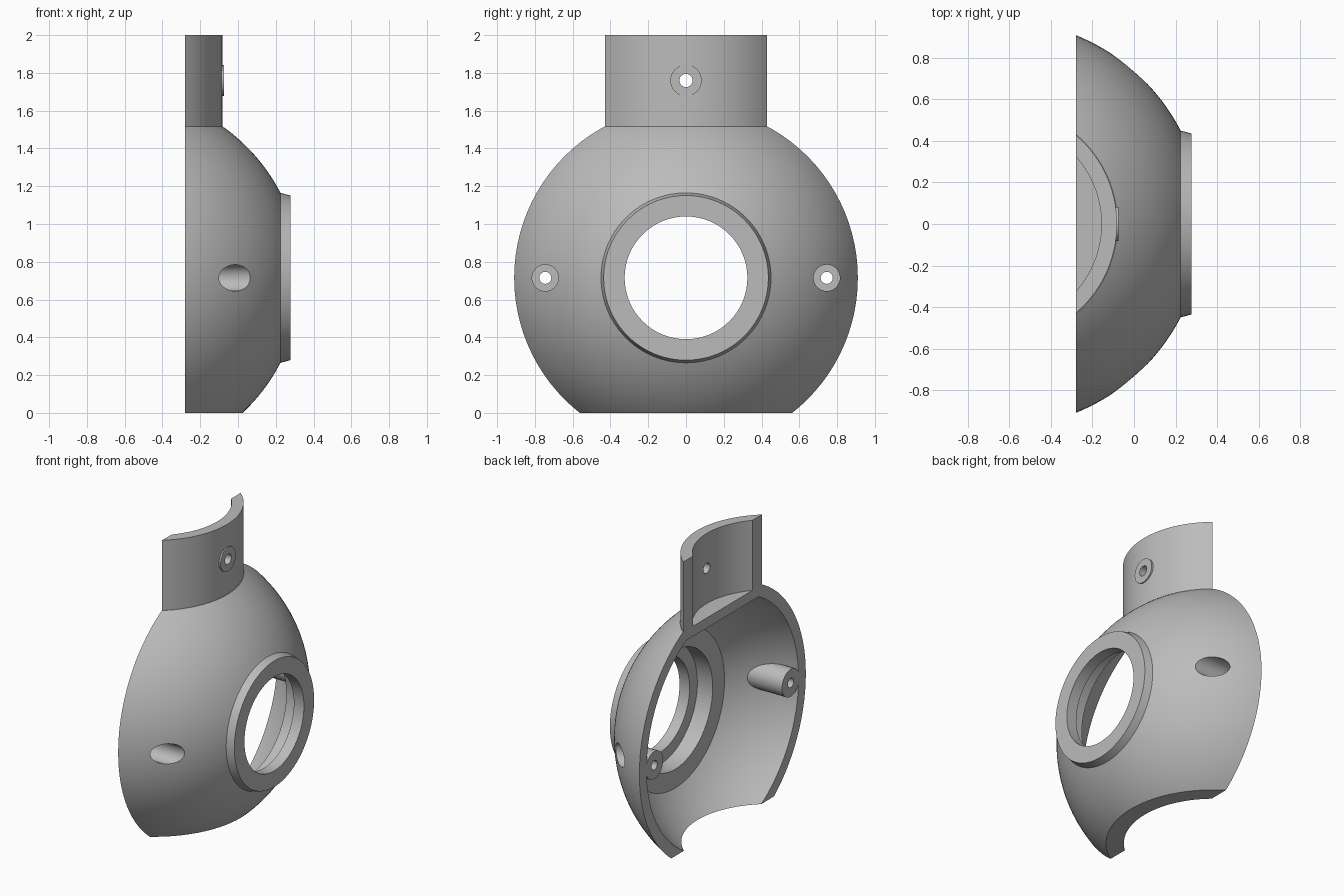
import bpy, bmesh, math
from mathutils import Matrix, Vector

cube = bpy.data.objects.get("Cube")
if cube:
    bpy.data.objects.remove(cube)

CX, CZ = -0.647, 0.715      # centre of the spherical shell
R_OUT, R_IN = 0.981, 0.908  # shell radii
BACK, SHOULDER = -0.28, 1.515

grey = bpy.data.materials.new("plain grey")
grey.use_nodes = True
grey.diffuse_color = (0.5, 0.5, 0.5, 1)
grey.node_tree.nodes["Principled BSDF"].inputs["Base Color"].default_value = (0.5, 0.5, 0.5, 1)


def to_object(name, bm):
    bmesh.ops.recalc_face_normals(bm, faces=bm.faces)
    mesh = bpy.data.meshes.new(name)
    bm.to_mesh(mesh)
    bm.free()
    mesh.materials.append(grey)
    ob = bpy.data.objects.new(name, mesh)
    bpy.context.collection.objects.link(ob)
    return ob


def revolve(name, profile, steps=96):
    """Solid turned about the shell's x axis from (x, radius) points."""
    bm = bmesh.new()
    rings = []
    for x, r in profile:
        rings.append([bm.verts.new((x, r * math.cos(a), CZ + r * math.sin(a)))
                      for a in (2 * math.pi * i / steps for i in range(steps))])
    for a, b in zip(rings, rings[1:]):
        for i in range(steps):
            j = (i + 1) % steps
            bm.faces.new((a[i], a[j], b[j], b[i]))
    bm.faces.new(rings[0])
    bm.faces.new(rings[-1])
    return to_object(name, bm)


def rod(name, x0, x1, y, z, r, steps=32):
    """Cylinder lying along x."""
    bm = bmesh.new()
    place = Matrix.Translation(((x0 + x1) / 2, y, z)) @ Matrix.Rotation(math.pi / 2, 4, 'Y')
    bmesh.ops.create_cone(bm, cap_ends=True, segments=steps, radius1=r, radius2=r,
                          depth=x1 - x0, matrix=place)
    return to_object(name, bm)


def box(name, low, high):
    bm = bmesh.new()
    low, high = Vector(low), Vector(high)
    bmesh.ops.create_cube(bm, size=1, matrix=Matrix.Translation((low + high) / 2)
                          @ Matrix.Diagonal((*(high - low), 1)))
    return to_object(name, bm)


def combine(ob, tool, operation='DIFFERENCE'):
    mod = ob.modifiers.new("bool", 'BOOLEAN')
    mod.operation, mod.solver, mod.object = operation, 'EXACT', tool
    bpy.context.view_layer.objects.active = ob
    bpy.ops.object.modifier_apply(modifier=mod.name)
    bpy.data.objects.remove(tool)


def sphere_arc(radius, x0, r1, n=20):
    """Profile points on the sphere from x0 forward to ring radius r1."""
    a0, a1 = math.acos((x0 - CX) / radius), math.asin(r1 / radius)
    angles = [a0 + (a1 - a0) * i / n for i in range(n + 1)]
    return [(CX + radius * math.cos(a), radius * math.sin(a)) for a in angles]


# Shell with the front collar, trimmed flat at shoulder and foot
shell = revolve("domed_shell", sphere_arc(R_OUT, BACK, 0.45) + [(0.277, 0.436)])
combine(shell, box("top_trim", (-1, -2, SHOULDER), (1, 2, 3)))
combine(shell, box("foot_trim", (-1, -2, -2), (1, 2, 0)))

# Hollow interior, leaving a floor under the neck and two screw bosses
cavity = revolve("cavity", sphere_arc(R_IN, -0.4, 0.54))
combine(cavity, box("floor_gap", (-1, -2, SHOULDER - 0.07), (1, 2, 3)))
for side in (-1, 1):
    combine(cavity, rod("boss", BACK, 0.4, side * 0.745, CZ, 0.095))
combine(shell, cavity)

# Stepped front opening
combine(shell, rod("counterbore", 0, 0.2, 0, CZ, 0.41, 64))
combine(shell, rod("opening", 0, 0.5, 0, CZ, 0.325, 64))

# Recessed screw holes through the bosses
for side in (-1, 1):
    combine(shell, rod("screw_recess", -0.18, 0.4, side * 0.745, CZ, 0.07))
    combine(shell, rod("screw_hole", -0.5, 0, side * 0.745, CZ, 0.032, 24))

# Half-round neck
bm = bmesh.new()
outline = []
for radius, direction in ((0.565, 1), (0.49, -1)):
    half = math.acos((BACK - CX) / radius)
    for i in range(33):
        a = direction * half * (i / 16 - 1)
        outline.append(bm.verts.new((CX + radius * math.cos(a), radius * math.sin(a), SHOULDER)))
base = bm.faces.new(outline)
top = bmesh.ops.extrude_face_region(bm, geom=[base], use_keep_orig=True)["geom"]
bmesh.ops.translate(bm, vec=(0, 0, 2 - SHOULDER),
                    verts=[g for g in top if isinstance(g, bmesh.types.BMVert)])
neck = to_object("neck", bm)

# Small round pad and screw hole on the neck
combine(neck, rod("pad", -0.12, -0.075, 0, 1.76, 0.083), 'UNION')
combine(neck, rod("neck_hole", -0.5, 0.2, 0, 1.76, 0.035, 24))

for ob in (shell, neck):
    bpy.ops.object.select_all(action='DESELECT')
    ob.select_set(True)
    bpy.context.view_layer.objects.active = ob
    bpy.ops.object.shade_smooth_by_angle(angle=math.radians(30))
